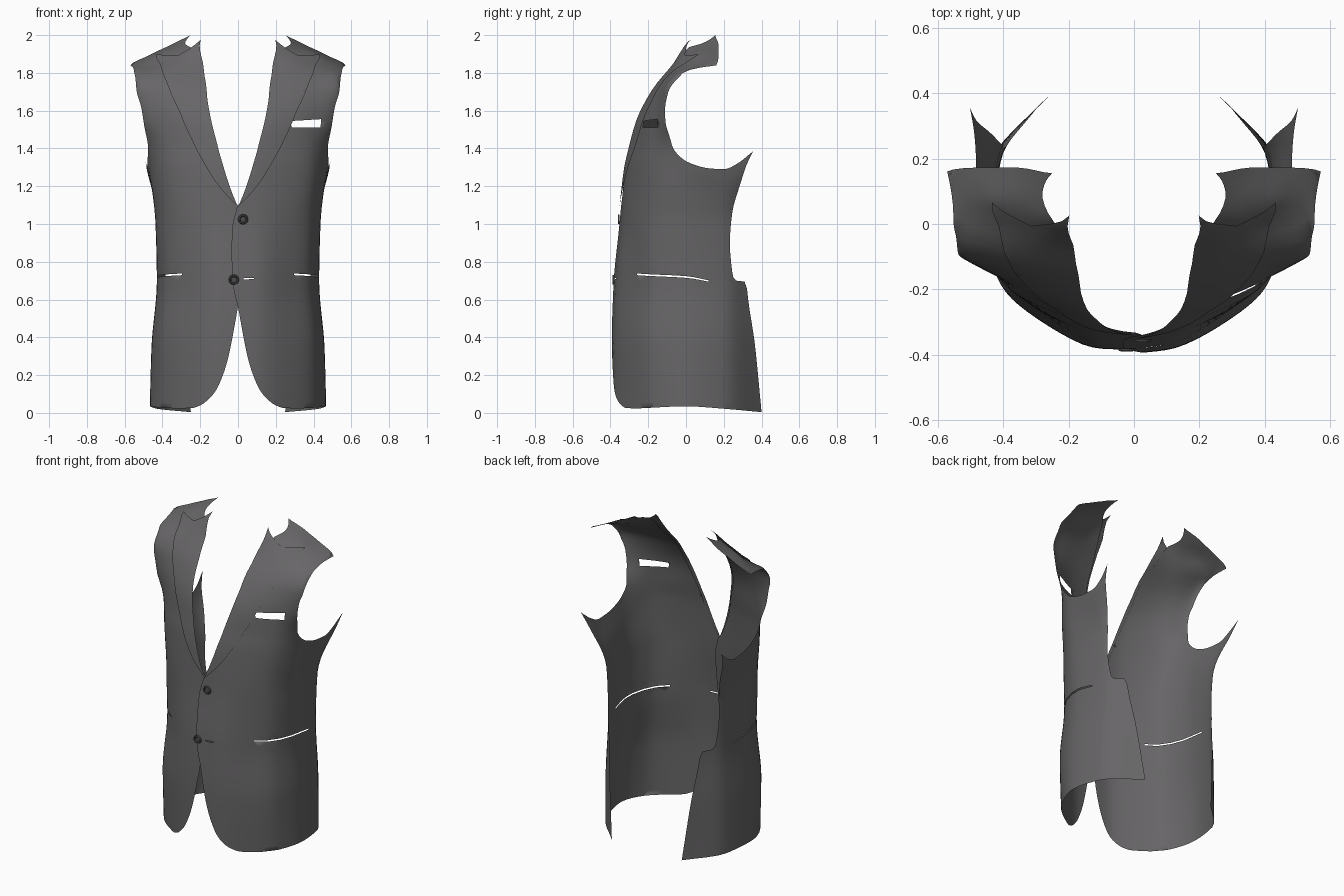
import bpy, bmesh, math
from mathutils import Vector
from mathutils.geometry import delaunay_2d_cdt

if "Cube" in bpy.data.objects:
    bpy.data.objects.remove(bpy.data.objects["Cube"])

# ---- materials
def material(name, rgb):
    m = bpy.data.materials.new(name)
    m.diffuse_color = (*rgb, 1)
    m.use_nodes = True
    m.node_tree.nodes["Principled BSDF"].inputs["Base Color"].default_value = m.diffuse_color
    return m

CLOTH = material("charcoal cloth", (0.135, 0.13, 0.135))
BUTTON = material("dark button", (0.075, 0.073, 0.076))

# ---- horizontal body sections: z, then (x, y) from centre front round to the back
LOWER = [
    (0.00, [-.06, -.39, .1, -.38, .28, -.29, .41, -.17, .468, 0, .43, .2, .24, .41]),
    (0.35, [-.06, -.40, .1, -.385, .28, -.3, .41, -.18, .458, 0, .425, .2, .27, .385]),
    (0.70, [-.06, -.385, .1, -.37, .27, -.28, .385, -.17, .43, 0, .405, .2, .32, .33]),
    (1.00, [-.06, -.355, .1, -.34, .26, -.28, .385, -.18, .437, -.02, .415, .2, .33, .33]),
    (1.30, [-.06, -.335, .1, -.315, .26, -.265, .40, -.18, .472, -.02, .485, .2, .48, .35]),
]
UPPER = [
    (1.40, [-.04, -.315, .11, -.295, .26, -.25, .40, -.175, .485, -.03, .50, .2, .505, .37]),
    (1.55, [0, -.26, .13, -.255, .27, -.225, .40, -.17, .513, -.09, .53, .05, .54, .2]),
    (1.70, [0, -.19, .13, -.18, .27, -.165, .41, -.135, .535, -.095, .555, 0, .56, .1]),
    (1.80, [.05, -.11, .16, -.1, .28, -.09, .42, -.065, .52, -.04, .56, 0, .575, .06]),
    (1.84, [.08, -.075, .17, -.065, .28, -.055, .40, -.01, .49, .045, .545, .1, .575, .17]),
    (1.90, [.12, -.04, .18, -.03, .26, -.01, .34, .025, .42, .08, .455, .165, .48, .23]),
    (1.95, [.14, -.01, .18, 0, .23, .02, .28, .07, .32, .12, .355, .175, .39, .24]),
    (2.00, [.12, .02, .16, .05, .19, .09, .22, .12, .25, .155, .28, .2, .31, .25]),
]
ROWS = LOWER + UPPER
ZS = [r[0] for r in ROWS]
SCALE = 0.17          # flat pattern width of one section step

# ---- smooth interpolation through keys
def interp(keys, vals, t):
    n = len(keys)
    t = min(max(t, keys[0]), keys[-1])
    i = 0
    while i < n - 2 and t > keys[i + 1]:
        i += 1
    sl = lambda j: (vals[j + 1] - vals[j]) / (keys[j + 1] - keys[j])
    def tan(j):
        if j == 0 or j == n - 1:
            return sl(min(j, n - 2))
        a, b = sl(j - 1), sl(j)
        return 0 if a * b <= 0 else 2 * a * b / (a + b)
    h = keys[i + 1] - keys[i]
    s = (t - keys[i]) / h
    return ((1 + 2 * s) * (1 - s) ** 2 * vals[i] + s * (1 - s) ** 2 * h * tan(i)
            + s * s * (3 - 2 * s) * vals[i + 1] + s * s * (s - 1) * h * tan(i + 1))

cache = {}
def surface(u, z):
    k = round(z, 4)
    if k not in cache:
        cache[k] = [interp(ZS, [r[1][c] for r in ROWS], k) for c in range(14)]
    row = cache[k]
    return Vector((interp(range(7), row[0::2], u), interp(range(7), row[1::2], u), z))

def flat(axis, val, z):
    """Pattern position of the point on the body with this x (0) or y (1)."""
    lo, hi = 0, 4 if axis == 0 else 6
    for _ in range(24):
        mid = (lo + hi) / 2
        if surface(mid, z)[axis] < val:
            lo = mid
        else:
            hi = mid
    return Vector((lo * SCALE, z))

def outline(curves, steps=4):
    out = []
    for axis, pts in curves:
        p = [flat(axis, a, z) for a, z in pts]
        ks = range(len(p))
        for i in range((len(p) - 1) * steps + 1):
            q = Vector([interp(ks, [v[c] for v in p], i / steps) for c in (0, 1)])
            if not out or (q - out[-1]).length > 0.002:
                out.append(q)
    if (out[0] - out[-1]).length < 0.002:
        out.pop()
    return out

def inside(p, poly):
    r = False
    for a, b in zip(poly, poly[1:] + poly[:1]):
        if (a.y > p.y) != (b.y > p.y) and p.x < (b.x - a.x) * (p.y - a.y) / (b.y - a.y) + a.x:
            r = not r
    return r

# ---- cut a cloth piece from the flat pattern and wrap it on the body
def cloth(name, curves, holes=(), side=1, lift=0.0, step=0.028):
    loops = [outline(curves)] + [outline(h) for h in holes]
    keep = lambda p: inside(p, loops[0]) and not any(inside(p, h) for h in loops[1:])
    pts, edges = [], []
    for lp in loops:
        b = len(pts)
        pts += lp
        edges += [(b + i, b + (i + 1) % len(lp)) for i in range(len(lp))]
    for i in range(int(6 * SCALE / step) + 1):
        for j in range(int(2 / step) + 1):
            p = Vector((i * step, j * step))
            if keep(p):
                pts.append(p)
    vs, _, fs, *_ = delaunay_2d_cdt(pts, edges, [], 0, 1e-5)
    fs = [f for f in fs if keep(sum((vs[i] for i in f), Vector((0, 0))) / len(f))]
    co = []
    for v in vs:
        u, z = v.x / SCALE, v.y
        p = surface(u, z)
        if lift:
            e = 0.01
            du = surface(u + e, z) - surface(max(u - e, 0), z)
            dz = surface(u, min(z + e, 2)) - surface(u, z - e)
            p += du.cross(dz).normalized() * lift
        if side < 0:      # under-lapping front sits slightly behind
            p.y += 0.012 * max(0, 1 - max(p.x, 0) / 0.15)
            p.x = -p.x
        co.append(p)
    me = bpy.data.meshes.new(name)
    me.from_pydata(co, [], [f if side > 0 else f[::-1] for f in fs])
    bm = bmesh.new()
    bm.from_mesh(me)
    bmesh.ops.delete(bm, geom=[v for v in bm.verts if not v.link_faces], context='VERTS')
    for f in bm.faces:
        f.smooth = True
    bm.to_mesh(me)
    bm.free()
    me.materials.append(CLOTH)
    ob = bpy.data.objects.new(name, me)
    bpy.context.collection.objects.link(ob)

# ---- pattern curves (0 = x,z points; 1 = y,z points)
PANEL = [
    (0, [(.34, .024), (.25, .025), (.2, .04), (.13, .1), (.08, .2), (.05, .3), (.02, .45), (0, .56),
         (-.018, .63), (-.03, .72), (-.034, .86), (-.03, .98), (-.005, 1.09)]),      # front edge
    (0, [(.03, 1.14), (.09, 1.3), (.13, 1.45), (.175, 1.65), (.205, 1.8), (.23, 1.9)]),
    (0, [(.25, 1.935), (.28, 1.96), (.265, 1.985), (.25, 2.0)]),                     # neck
    (1, [(.155, 2.0), (.172, 1.95), (.172, 1.9), (.16, 1.84)]),                      # shoulder
    (1, [(.16, 1.84), (.06, 1.825), (-.03, 1.785), (-.085, 1.72), (-.11, 1.62), (-.105, 1.52),
         (-.075, 1.42), (-.03, 1.355), (.04, 1.315), (.12, 1.295), (.2, 1.29), (.28, 1.325),
         (.355, 1.385)]),                                                            # armhole
    (1, [(.355, 1.385), (.29, 1.22), (.245, 1.06), (.232, .9), (.25, .72), (.265, .70)]),
    (1, [(.31, .695), (.325, .64), (.36, .4), (.4, .004)]),                          # back vent
    (1, [(.4, .004), (.2, .022), (0, .035), (-.17, .028)]),                          # hem
]
LAPEL = [
    (0, [(0, 1.09), (.04, 1.19), (.09, 1.35), (.13, 1.5), (.165, 1.7), (.185, 1.85), (.195, 1.97)]),
    (0, [(.195, 1.97), (.31, 1.89)]),
    (0, [(.31, 1.89), (.43, 1.89)]),
    (0, [(.43, 1.89), (.405, 1.82), (.35, 1.68), (.3, 1.575), (.2, 1.36), (.1, 1.2), (0, 1.09)]),
]
HIP_SLIT = [(1, [(-.26, .738), (0, .724), (.12, .702)]), (1, [(.12, .695), (0, .715), (-.26, .729)])]
CHEST_SLOT = [(0, [(.275, 1.545), (.44, 1.555)]), (0, [(.437, 1.51), (.285, 1.512)])]
BUTTONHOLE = [(0, [(.03, .713), (.085, .714)]), (0, [(.085, .708), (.03, .707)])]

cloth("left_front_panel", PANEL, [HIP_SLIT, CHEST_SLOT, BUTTONHOLE])
cloth("right_front_panel", PANEL, [HIP_SLIT], side=-1)
cloth("left_lapel", LAPEL, lift=0.008)
cloth("right_lapel", LAPEL, side=-1, lift=0.008)

# ---- buttons: lathed dish with a raised rim
def button(name, x, y, z, n=24):
    prof = [(.006, .003), (.014, .003), (.018, .009), (.024, .008), (.027, 0)]
    bm = bmesh.new()
    rings = [[bm.verts.new((x + r * math.cos(a), y - d, z + r * math.sin(a)))
              for a in (2 * math.pi * i / n for i in range(n))] for r, d in prof]
    bm.faces.new(rings[0])
    bm.faces.new(rings[-1][::-1])
    for a, b in zip(rings, rings[1:]):
        for i in range(n):
            bm.faces.new((a[i], b[i], b[(i + 1) % n], a[(i + 1) % n]))
    bmesh.ops.recalc_face_normals(bm, faces=bm.faces[:])
    me = bpy.data.meshes.new(name)
    bm.to_mesh(me)
    bm.free()
    me.materials.append(BUTTON)
    bpy.context.collection.objects.link(bpy.data.objects.new(name, me))

button("upper_button", .027, -.352, 1.025)
button("lower_button", -.022, -.38, .705)
